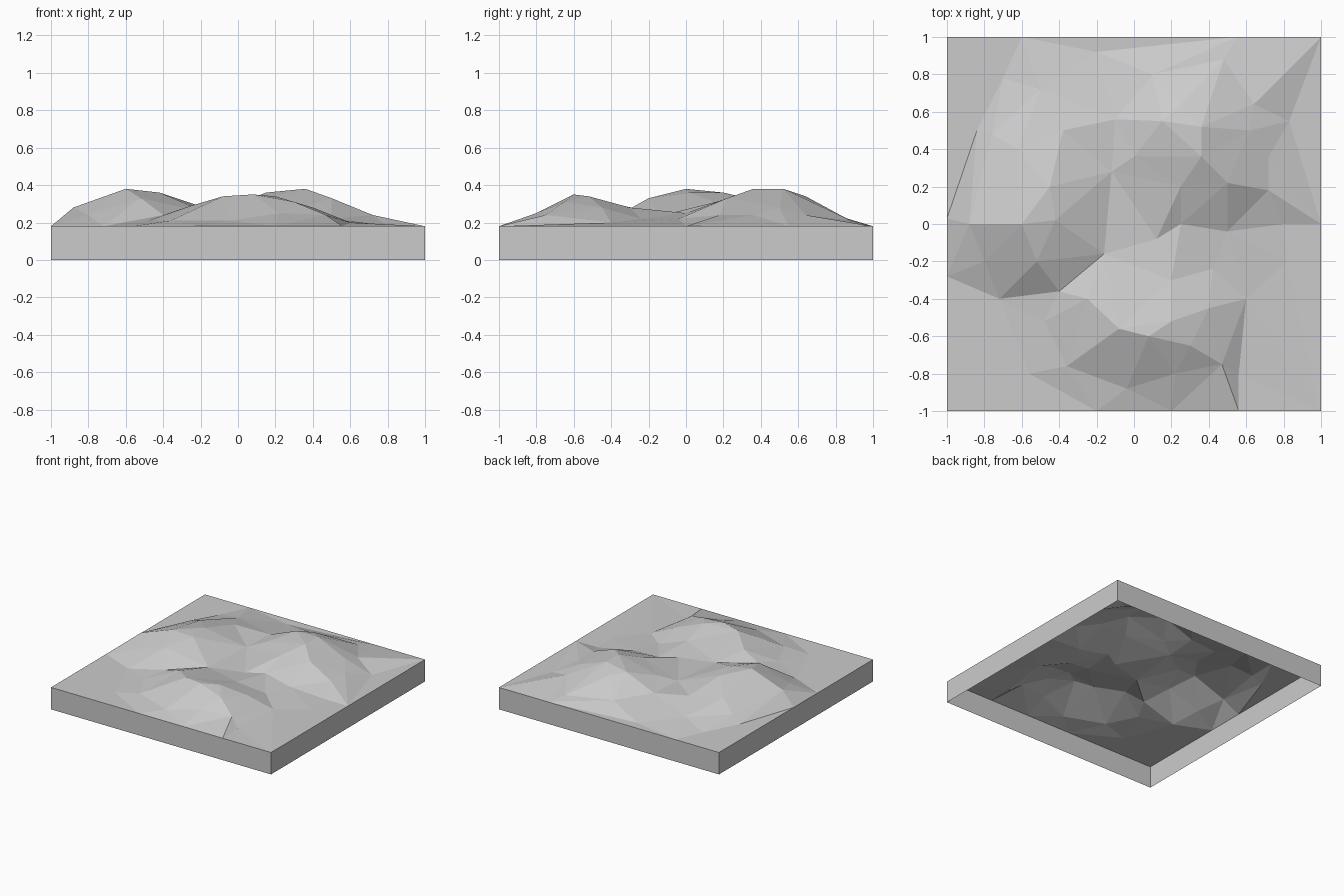
import bpy
import bmesh
from mathutils import Vector
from mathutils.geometry import delaunay_2d_cdt

cube = bpy.data.objects.get("Cube")
if cube:
    bpy.data.objects.remove(cube, do_unlink=True)

RIM = 0.18      # height of the flat border
HALF = 1.0      # half width of the slab
UNIT = 0.01     # the survey points below are in hundredths


def flat_material(name, colour):
    material = bpy.data.materials.new(name)
    material.use_nodes = True
    material.diffuse_color = colour
    shader = material.node_tree.nodes["Principled BSDF"]
    shader.inputs["Base Color"].default_value = colour
    return material


def mesh_object(name, bm, material):
    mesh = bpy.data.meshes.new(name)
    bm.to_mesh(mesh)
    bm.free()
    mesh.materials.append(material)
    obj = bpy.data.objects.new(name, mesh)
    bpy.context.scene.collection.objects.link(obj)
    return obj


# Crest and shoulder points of each hill: x, y, height
west_hill = [(-88, 0, 28), (-60, 0, 38), (-45, 20, 36), (-38, 50, 29),
             (-52, -20, 33), (-42, 2, 36), (-62, 40, 30), (-76, 48, 23),
             (-80, -20, 24), (-40, -36, 24), (-50, 72, 23)]
south_hill = [(-48, -52, 21), (-25, -40, 29), (-8, -56, 34), (8, -60, 35),
              (20, -52, 34), (40, -45, 28), (30, -65, 31), (47, -75, 24),
              (-4, -88, 21), (-36, -76, 21), (22, -80, 25), (20, -30, 28),
              (60, -40, 20)]
east_hill = [(36, 36, 38), (36, 52, 38), (15, 55, 36), (0, 36, 30),
             (50, 22, 33), (25, 64, 34), (-10, 56, 26), (62, 50, 28),
             (64, 64, 24), (48, 88, 21), (10, 80, 24), (72, 18, 24),
             (25, 20, 32), (72, 36, 24)]

# Valley floor between the hills
valley = [(-16, -16, 25), (12, -8, 25), (-12, 28, 26), (42, -24, 22),
          (25, 0, 25), (50, -4, 22)]

# Foot of the slopes and the points where it meets the border
foot = [(-72, -40), (-56, -80), (56, -80), (80, 0), (83, 55), (-84, 50),
        (-70, 78), (-20, 92), (82, -20), (-60, 100), (55, 100), (100, 0),
        (20, -100), (-20, -100), (56, -100), (-100, 3), (-100, -28)]

points = [Vector(p) * UNIT for p in west_hill + south_hill + east_hill + valley]
points += [Vector((x * UNIT, y * UNIT, RIM)) for x, y in foot]
corners = [(-HALF, -HALF), (HALF, -HALF), (HALF, HALF), (-HALF, HALF)]
points += [Vector((x, y, RIM)) for x, y in corners]

grey = flat_material("stone grey", (0.6, 0.6, 0.6, 1.0))

# Faceted terrain surface
flat_points, _, triangles, sources, _, _ = delaunay_2d_cdt(
    [p.xy for p in points], [], [], 0, 1e-5)
bm = bmesh.new()
verts = [bm.verts.new((p.x, p.y, points[source[0]].z))
         for p, source in zip(flat_points, sources)]
for triangle in triangles:
    bm.faces.new([verts[i] for i in triangle])
bmesh.ops.recalc_face_normals(bm, faces=bm.faces)
if sum(face.normal.z for face in bm.faces) < 0:
    bmesh.ops.reverse_faces(bm, faces=bm.faces)
mesh_object("terrain_surface", bm, grey)

# Upright border walls, open underneath
bm = bmesh.new()
lower = [bm.verts.new((x, y, 0)) for x, y in corners]
upper = [bm.verts.new((x, y, RIM)) for x, y in corners]
for i in range(len(corners)):
    j = (i + 1) % len(corners)
    bm.faces.new((lower[i], lower[j], upper[j], upper[i]))
mesh_object("border_walls", bm, grey)
